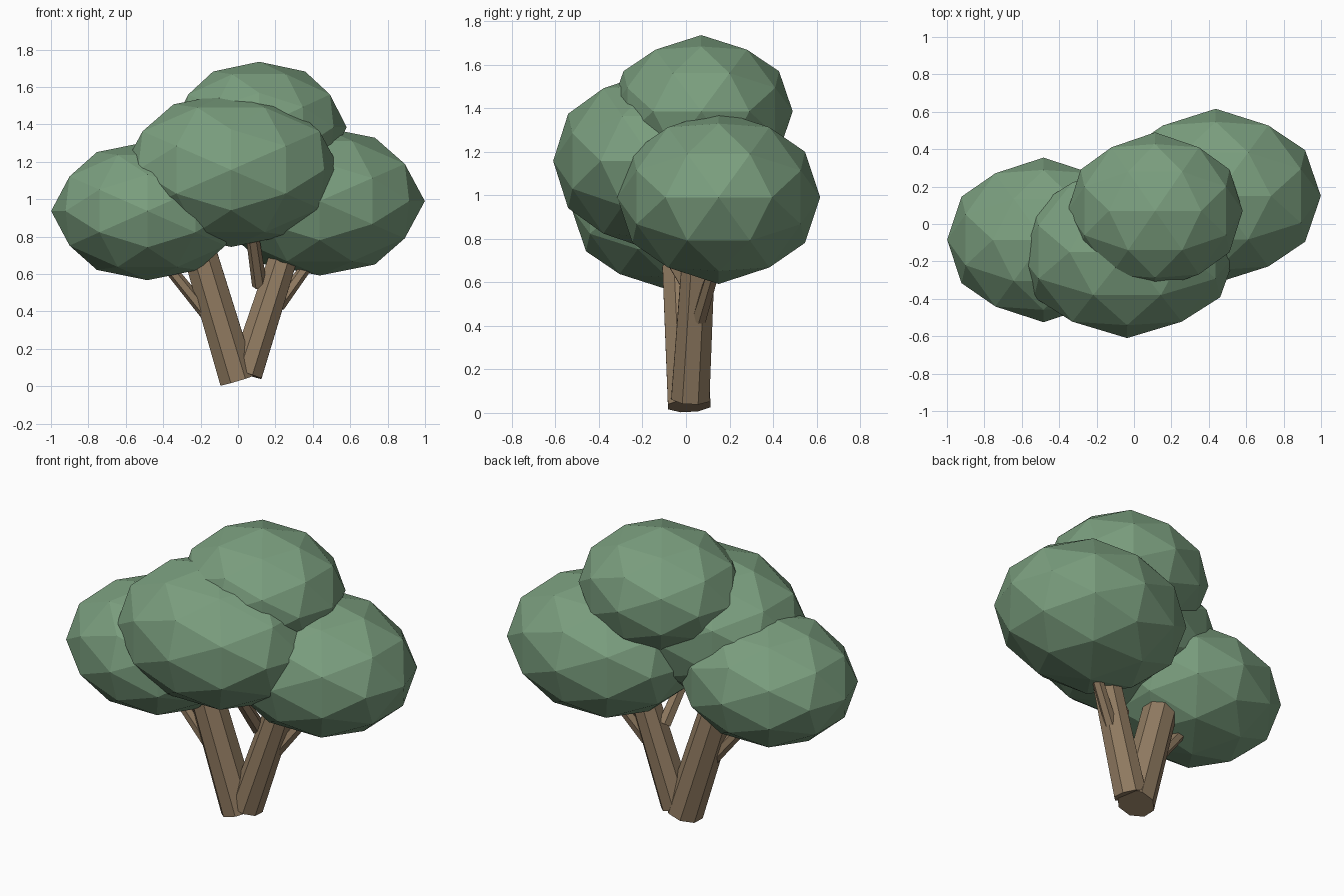
import bpy
import bmesh
import math
from mathutils import Matrix, Vector

cube = bpy.data.objects.get("Cube")
if cube:
    bpy.data.objects.remove(cube, do_unlink=True)


def make_material(name, color):
    mat = bpy.data.materials.new(name)
    mat.use_nodes = True
    mat.diffuse_color = (*color, 1)
    bsdf = next(n for n in mat.node_tree.nodes if n.type == 'BSDF_PRINCIPLED')
    bsdf.inputs["Base Color"].default_value = (*color, 1)
    return mat


leaf = make_material("leaf_green", (0.195, 0.342, 0.209))
bark = make_material("bark_brown", (0.287, 0.202, 0.122))


def finish(bm, name, mat):
    mesh = bpy.data.meshes.new(name)
    bm.to_mesh(mesh)
    bm.free()
    mesh.materials.append(mat)
    obj = bpy.data.objects.new(name, mesh)
    bpy.context.collection.objects.link(obj)
    return obj


# Faceted ellipsoid, turned so that edge midpoints lie on the axes
def foliage(name, center, radii):
    bm = bmesh.new()
    turn = Matrix.Rotation(-0.5 * math.atan(2), 4, 'Y')
    bmesh.ops.create_icosphere(bm, subdivisions=2, radius=1, matrix=turn)
    bmesh.ops.scale(bm, vec=radii, verts=bm.verts)
    bmesh.ops.translate(bm, vec=center, verts=bm.verts)
    finish(bm, name, leaf)


# Tapered prism running between two points
def limb(name, start, end, r_start, r_end, sides):
    a, b = Vector(start), Vector(end)
    axis = b - a
    place = (Matrix.Translation((a + b) / 2)
             @ Vector((0, 0, 1)).rotation_difference(axis).to_matrix().to_4x4()
             @ Matrix.Rotation(math.pi / sides, 4, 'Z'))
    bm = bmesh.new()
    bmesh.ops.create_cone(bm, cap_ends=True, segments=sides, radius1=r_start,
                          radius2=r_end, depth=axis.length, matrix=place)
    finish(bm, name, bark)


# Crown
foliage("right_foliage", (-0.484, -0.085, 0.937), (0.515, 0.44, 0.37))
foliage("left_foliage", (0.437, 0.15, 0.99), (0.562, 0.466, 0.398))
foliage("front_foliage", (-0.037, -0.15, 1.157), (0.585, 0.46, 0.412))
foliage("top_foliage", (0.113, 0.07, 1.385), (0.468, 0.42, 0.35))

# Forked trunk
limb("right_trunk", (0, 0.015, 0.033), (-0.26, -0.03, 0.9), 0.106, 0.094, 8)
limb("left_trunk", (0.042, 0.02, 0.067), (0.32, 0.07, 0.93), 0.095, 0.077, 8)

# Small branches
limb("right_branch", (-0.17, -0.02, 0.39), (-0.43, -0.05, 0.71), 0.036, 0.03, 6)
limb("left_branch", (0.215, 0.06, 0.43), (0.41, 0.14, 0.7), 0.036, 0.03, 6)
limb("inner_branch", (0.115, 0.04, 0.54), (0.075, -0.13, 0.82), 0.04, 0.035, 6)
